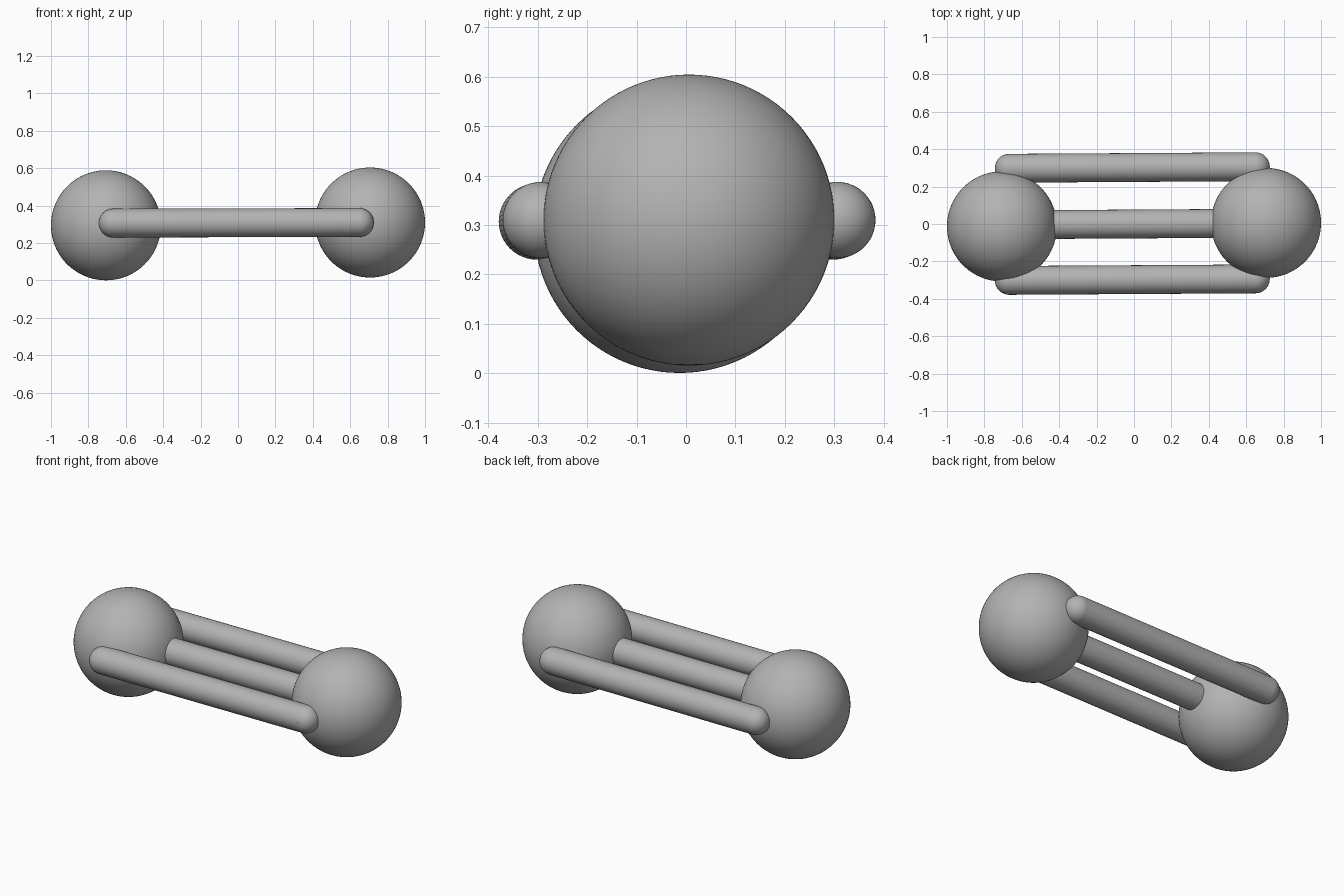
import bpy
from mathutils import Vector

if "Cube" in bpy.data.objects:
    bpy.data.objects.remove(bpy.data.objects["Cube"])

grey = bpy.data.materials.new("plain grey")
grey.diffuse_color = (0.45, 0.45, 0.45, 1)
grey.use_nodes = True
grey.node_tree.nodes["Principled BSDF"].inputs["Base Color"].default_value = grey.diffuse_color


def finish(name):
    ob = bpy.context.object
    ob.name = name
    ob.data.materials.append(grey)
    bpy.ops.object.shade_smooth_by_angle(angle=0.7)
    return ob


def ball(name, centre, r, seg=48):
    bpy.ops.mesh.primitive_uv_sphere_add(
        segments=seg, ring_count=seg // 2, radius=r, location=centre)
    return finish(name)


def rod(name, a, b, r):
    a, b = Vector(a), Vector(b)
    bpy.ops.mesh.primitive_cylinder_add(
        vertices=48, radius=r, depth=(b - a).length, location=(a + b) / 2)
    ob = finish(name)
    ob.rotation_mode = 'QUATERNION'
    ob.rotation_quaternion = (b - a).to_track_quat('Z', 'Y')


# large end weights, very slightly tilted along the bar
ball("left_weight", (-0.706, -0.013, 0.295), 0.294, 96)
ball("right_weight", (0.706, 0.006, 0.310), 0.294, 96)

# three parallel bars; the outer two have rounded ends
R = 0.077
for name, y in (("front", -0.2975), ("middle", 0.0), ("back", 0.302)):
    left = (-0.667, y - 0.004, 0.307)
    right = (0.649, y + 0.004, 0.310)
    rod(name + "_bar", left, right, R)
    if y:
        ball(name + "_bar_left_cap", left, R)
        ball(name + "_bar_right_cap", right, R)
